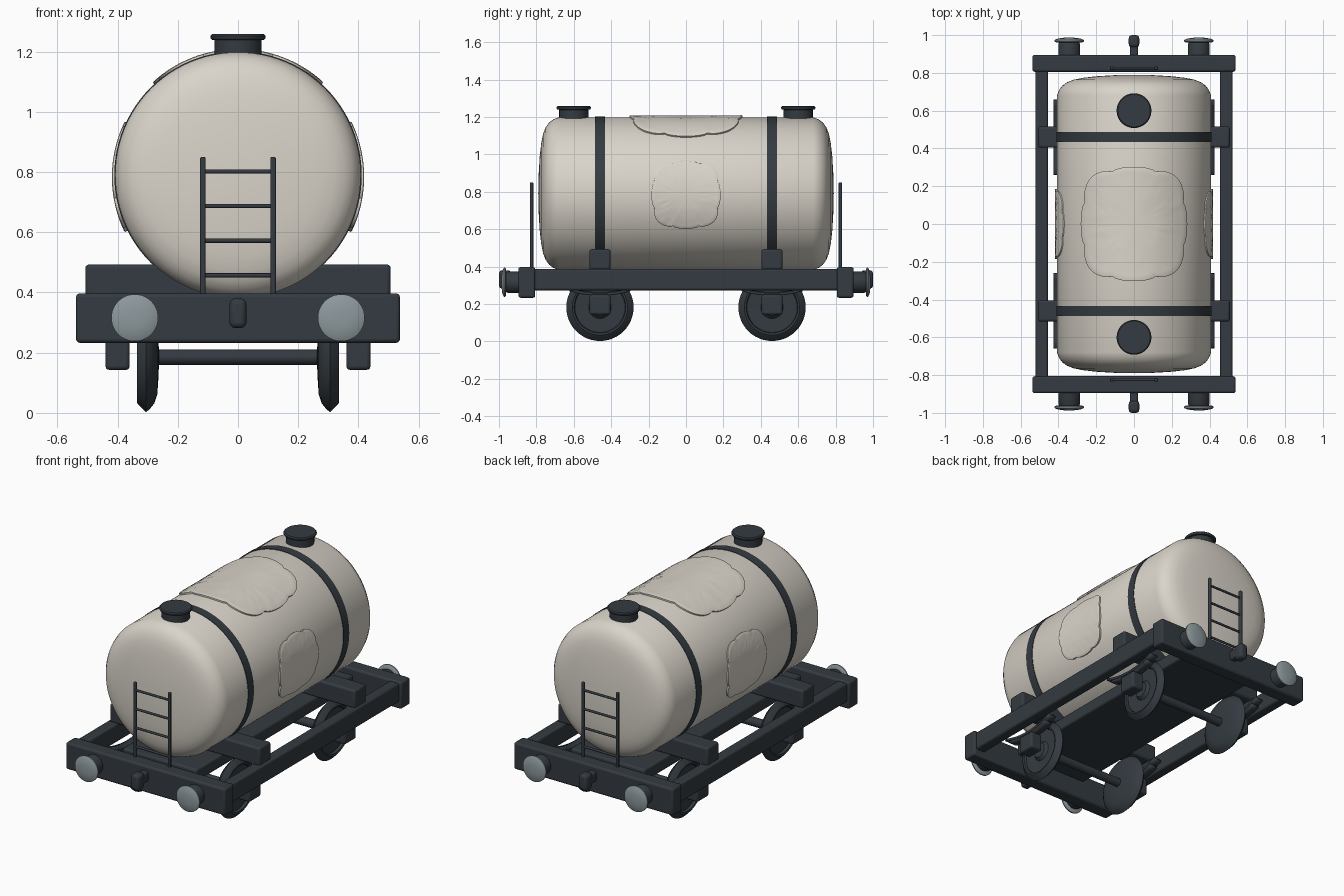
import bpy, bmesh, math, random
from mathutils import Vector

random.seed(4)
cube = bpy.data.objects.get("Cube")
if cube:
    bpy.data.objects.remove(cube, do_unlink=True)


def material(name, rgb):
    m = bpy.data.materials.new(name)
    m.use_nodes = True
    col = (*rgb, 1)
    m.diffuse_color = col
    b = next(n for n in m.node_tree.nodes if n.type == 'BSDF_PRINCIPLED')
    b.inputs["Base Color"].default_value = col
    b.inputs["Roughness"].default_value = 0.6
    return m


CREAM = material("cream paint", (0.70, 0.66, 0.59))
DARK = material("dark blue grey", (0.034, 0.043, 0.052))
STEEL = material("light steel", (0.27, 0.32, 0.34))


def finish(name, bm, mat, bevel=0, angle=35):
    bmesh.ops.recalc_face_normals(bm, faces=bm.faces)
    me = bpy.data.meshes.new(name)
    bm.to_mesh(me)
    bm.free()
    me.materials.append(mat)
    me.shade_smooth()
    me.set_sharp_from_angle(angle=math.radians(angle))
    ob = bpy.data.objects.new(name, me)
    bpy.context.scene.collection.objects.link(ob)
    if bevel:
        mod = ob.modifiers.new("rounded edges", 'BEVEL')
        mod.width = bevel
        mod.segments = 3
        mod.limit_method = 'ANGLE'
    return ob


def box(name, lo, hi, bevel=0.012):
    bm = bmesh.new()
    bmesh.ops.create_cube(bm, size=1)
    for v in bm.verts:
        v.co = [a + (b - a) * (c + 0.5) for a, b, c in zip(lo, hi, v.co)]
    finish(name, bm, DARK, bevel)


def spring(name, centre, half_width, half_length, rise):
    """Curved leaf, lowest in the middle."""
    bm = bmesh.new()
    bmesh.ops.create_grid(bm, x_segments=1, y_segments=12, size=1)
    for v in bm.verts:
        t = v.co.y
        v.co = Vector(centre) + Vector((v.co.x * half_width, t * half_length, rise * t * t))
    mod = finish(name, bm, DARK).modifiers.new("leaf thickness", 'SOLIDIFY')
    mod.thickness = 0.014


def bridge(bm, a, b):
    """Join two rings; a ring of one vertex makes a fan."""
    n = max(len(a), len(b))
    for i in range(n):
        j = (i + 1) % n
        quad = [a[i % len(a)], a[j % len(a)], b[j % len(b)], b[i % len(b)]]
        bm.faces.new(list(dict.fromkeys(quad)))


def lathe(name, profile, centre, axis, mat=DARK, flip=1, n=48, closed=False):
    """Revolve (radius, height) points about a main axis through centre."""
    bm = bmesh.new()
    c = Vector(centre)
    k = "XYZ".index(axis)
    rings = []
    for r, h in profile:
        ring = []
        for i in range(n if r > 0 else 1):
            a = 2 * math.pi * i / n
            p = Vector((0, 0, 0))
            p[k] = h * flip
            p[(k + 1) % 3] = r * math.cos(a)
            p[(k + 2) % 3] = r * math.sin(a)
            ring.append(bm.verts.new(c + p))
        rings.append(ring)
    pairs = list(zip(rings, rings[1:]))
    if closed:
        pairs.append((rings[-1], rings[0]))
    for a, b in pairs:
        bridge(bm, a, b)
    finish(name, bm, mat)


# Tank barrel with soft shoulders and shallow domed ends
TANK_Z, TANK_R = 0.79, 0.408
end = [(0, 0.79), (0.1, 0.788), (0.2, 0.782), (0.27, 0.774), (0.32, 0.764),
       (0.355, 0.75), (0.38, 0.732), (0.397, 0.709), (TANK_R, 0.68)]
tank_profile = end + [(r, -h) for r, h in reversed(end)]
lathe("tank", tank_profile, (0, 0, TANK_Z), 'Y', CREAM, n=96)


# Scalloped, slightly uneven plaques wrapped on the barrel
def plaque(name, size, turn, drop=0.0):
    bm = bmesh.new()
    n = 96
    steps = [(1, -0.004), (1, 0.009), (0.98, 0.011)]
    steps += [(f / 10, 0.01) for f in (9, 8, 7, 6, 5, 4, 0)]
    rings = []
    for f, lift in steps:
        ring = []
        for i in range(n if f else 1):
            t = 2 * math.pi * i / n
            c, s = abs(math.cos(t)), abs(math.sin(t))
            lobe = 0.07 * abs(math.cos(4 * t)) ** 0.6 - 0.07
            r = size * f * ((c ** 3 + s ** 3) ** (-1 / 3) + lobe)
            a = turn + r * math.cos(t) / TANK_R
            bump = random.uniform(-0.001, 0.001) if 0.45 < f < 0.95 else 0
            rad = TANK_R + lift + bump
            ring.append(bm.verts.new((rad * math.sin(a), r * math.sin(t),
                                      TANK_Z - drop + rad * math.cos(a))))
        rings.append(ring)
    for a, b in zip(rings, rings[1:]):
        bridge(bm, a, b)
    finish(name, bm, CREAM)


plaque("top_plaque", 0.303, 0)
plaque("left_plaque", 0.185, math.pi / 2, 0.006)
plaque("right_plaque", 0.185, -math.pi / 2, 0.006)

# Floor and long side frames
box("floor", (-0.25, -0.76, 0.31), (0.25, 0.76, 0.387))
for side, s in (("left", 1), ("right", -1)):
    xs = sorted((s * 0.455, s * 0.522))
    box(side + "_side_frame", (xs[0], -0.83, 0.273), (xs[1], 0.83, 0.388))

wheel_profile = [(0, 0.262), (0.06, 0.264), (0.12, 0.268), (0.15, 0.278),
                 (0.168, 0.292), (0.18, 0.306), (0.172, 0.314), (0.156, 0.33),
                 (0.148, 0.336), (0.138, 0.333), (0.134, 0.318), (0.06, 0.316),
                 (0.045, 0.334), (0, 0.336)]

for end_name, e in (("back", 1), ("front", -1)):
    def span(a, b):
        return sorted((e * a, e * b))

    # Strap, saddle and hatch
    yc = e * 0.46
    strap = [(0.39, -0.027), (0.411, -0.027), (0.411, 0.027), (0.39, 0.027)]
    lathe(end_name + "_strap", strap, (0, yc, TANK_Z), 'Y', n=96, closed=True)
    box(end_name + "_saddle", (-0.507, yc - 0.056, 0.382), (0.507, yc + 0.056, 0.493))
    hatch = [(0, 1.17), (0.078, 1.17), (0.078, 1.238), (0.088, 1.24),
             (0.092, 1.246), (0.092, 1.252), (0.086, 1.258), (0, 1.258)]
    lathe(end_name + "_hatch", hatch, (0, e * 0.6, 0), 'Z')

    # End beam, hook and axle
    y0, y1 = span(0.806, 0.896)
    box(end_name + "_end_beam", (-0.538, y0, 0.233), (0.538, y1, 0.397))
    y0, y1 = span(0.87, 0.96)
    box(end_name + "_hook_shank", (-0.022, y0, 0.305), (0.022, y1, 0.368))
    y0, y1 = span(0.935, 1.0)
    box(end_name + "_hook", (-0.028, y0, 0.282), (0.028, y1, 0.38), bevel=0.018)
    axle = [(0, -0.3), (0.026, -0.3), (0.026, 0.3), (0, 0.3)]
    lathe(end_name + "_axle", axle, (0, yc, 0.185), 'X', n=24)

    # Ladder rungs
    y0, y1 = span(0.816, 0.834)
    for i in range(4):
        rung = [(0, -0.115), (0.007, -0.115), (0.007, 0.115), (0, 0.115)]
        lathe(f"{end_name}_ladder_rung_{i + 1}", rung,
              (0, e * 0.825, 0.457 + 0.115 * i), 'X', n=12)

    for side, s in (("left", 1), ("right", -1)):
        part = f"{end_name}_{side}"

        # Buffer and ladder rail
        shank = [(0, 0.87), (0.058, 0.87), (0.058, 0.95), (0.05, 0.968), (0, 0.968)]
        lathe(part + "_buffer_shank", shank, (s * 0.343, 0, 0.316), 'Y', flip=e)
        disc = [(0, 0.962), (0.07, 0.962), (0.078, 0.967), (0.078, 0.974),
                (0.06, 0.982), (0.03, 0.986), (0, 0.987)]
        lathe(part + "_buffer_disc", disc, (s * 0.343, 0, 0.316), 'Y', STEEL, e)
        x = s * 0.117
        box(part + "_ladder_rail", (x - 0.009, y0, 0.38), (x + 0.009, y1, 0.85), bevel=0.005)

        # Wheel, axle box and leaf springs
        lathe(part + "_wheel", wheel_profile, (0, yc, 0.182), 'X', flip=s)
        x = s * 0.4
        box(part + "_axle_box", (x - 0.04, yc - 0.056, 0.143), (x + 0.04, yc + 0.056, 0.25))
        spring(part + "_lower_spring", (x, yc, 0.258), 0.026, 0.16, 0.024)
        spring(part + "_upper_spring", (x, yc, 0.274), 0.026, 0.195, 0.036)
